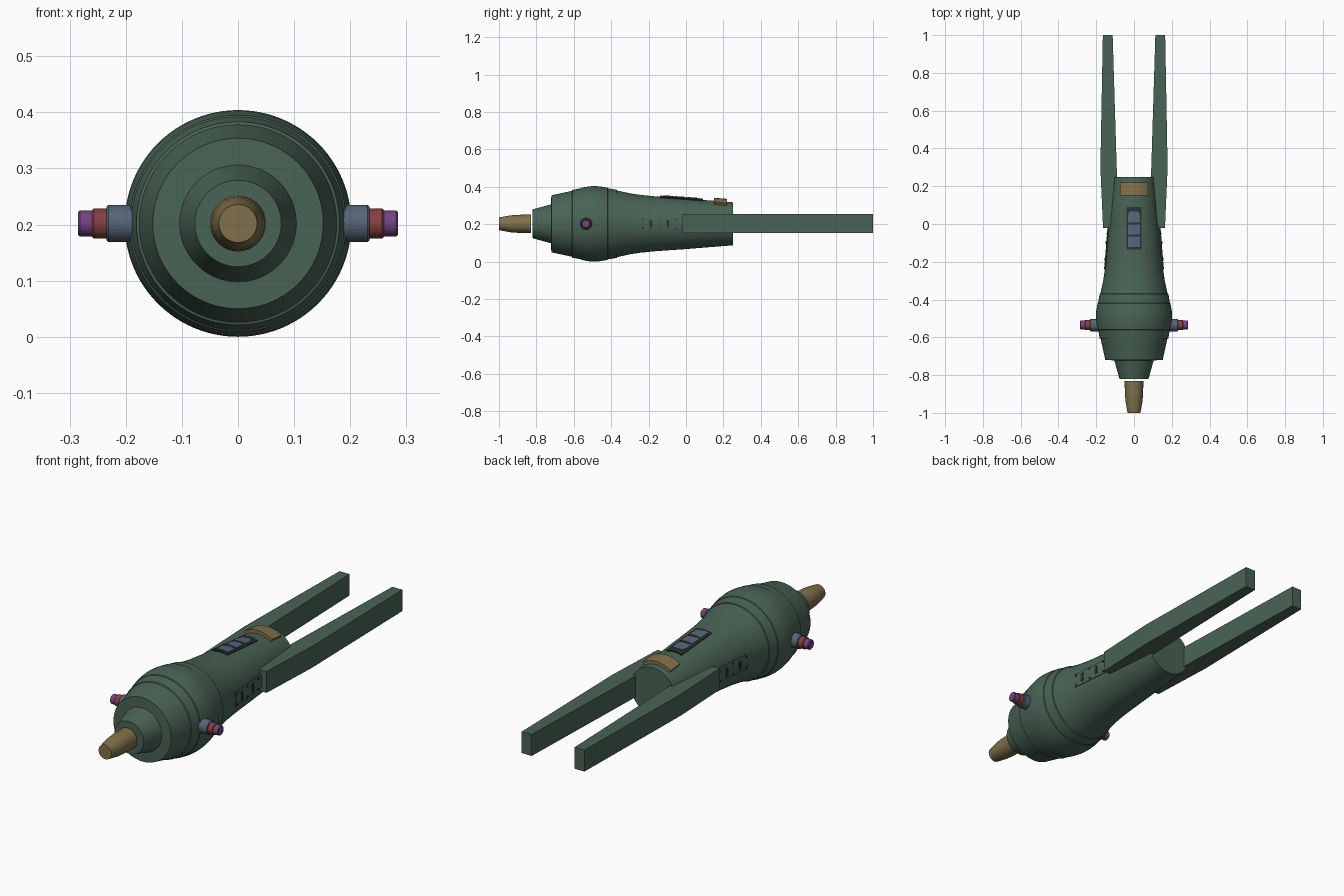
import bpy, bmesh
from math import sin, cos, pi, radians, asin
from mathutils import Matrix, Vector

cube = bpy.data.objects.get("Cube")
if cube:
    bpy.data.objects.remove(cube)

AXIS_Z = 0.202


def material(name, rgb):
    m = bpy.data.materials.new(name)
    m.use_nodes = True
    m.diffuse_color = (*rgb, 1)
    m.node_tree.nodes["Principled BSDF"].inputs["Base Color"].default_value = (*rgb, 1)
    return m


GREEN = material("hull green", (0.068, 0.125, 0.092))
GOLD = material("dull gold", (0.22, 0.165, 0.07))
BLUE = material("slate blue", (0.09, 0.13, 0.18))
RED = material("brick red", (0.24, 0.05, 0.05))
PURPLE = material("violet", (0.17, 0.06, 0.22))
DARK = material("dark trim", (0.022, 0.032, 0.036))


def finish(name, bm, mat, smooth=False):
    bmesh.ops.recalc_face_normals(bm, faces=bm.faces)
    mesh = bpy.data.meshes.new(name)
    bm.to_mesh(mesh)
    bm.free()
    mesh.materials.append(mat)
    ob = bpy.data.objects.new(name, mesh)
    bpy.context.collection.objects.link(ob)
    if smooth:
        bpy.ops.object.select_all(action="DESELECT")
        ob.select_set(True)
        bpy.context.view_layer.objects.active = ob
        bpy.ops.object.shade_smooth_by_angle(angle=radians(25))
    return ob


def lathe(name, profile, mat, matrix, sides=64):
    """Capped solid of revolution about local y; profile holds (y, radius)."""
    bm = bmesh.new()
    rings = [[bm.verts.new((r * sin(2 * pi * i / sides), y, r * cos(2 * pi * i / sides)))
              for i in range(sides)] for y, r in profile]
    for a, b in zip(rings, rings[1:]):
        for i in range(sides):
            j = (i + 1) % sides
            bm.faces.new((a[i], a[j], b[j], b[i]))
    bm.faces.new(rings[0])
    bm.faces.new(rings[-1])
    bm.transform(matrix)
    return finish(name, bm, mat, True)


# Hull: collar, bulging head with stepped bands, tapering tail
HULL = [(-0.82, 0.077), (-0.722, 0.104), (-0.72, 0.152), (-0.61, 0.176), (-0.608, 0.181),
        (-0.56, 0.19), (-0.558, 0.193), (-0.52, 0.2), (-0.49, 0.202), (-0.46, 0.2),
        (-0.42, 0.193), (-0.418, 0.19), (-0.37, 0.182), (-0.368, 0.178), (-0.3, 0.163),
        (-0.24, 0.154), (-0.17, 0.147), (0.0, 0.135), (0.25, 0.115)]
to_axis = Matrix.Translation((0, 0, AXIS_Z))
lathe("hull", HULL, GREEN, to_axis, 96)
lathe("nose_nozzle", [(-0.83, 0.05), (-0.9, 0.048), (-0.94, 0.045), (-1.0, 0.034)],
      GOLD, to_axis, 40)


def hull_radius(y):
    for (y0, r0), (y1, r1) in zip(HULL, HULL[1:]):
        if y0 <= y <= y1:
            return r0 + (r1 - r0) * (y - y0) / (y1 - y0)


def patch(name, y0, y1, half, mat, lift, centre=0.0, shift=0.0, taper=1.0, segs=6):
    """Plate wrapped on the hull; half is its half width, centre its angle from the top."""
    bm = bmesh.new()
    loops = []
    for y, k in ((y0, 1.0), (y1, taper)):
        r = hull_radius(y)
        top, low = [], []
        for i in range(segs + 1):
            a = centre + asin((shift + half * k * (2 * i / segs - 1)) / r)
            for row, rr in ((top, r + lift), (low, r - 0.012)):
                row.append(bm.verts.new((rr * sin(a), y, AXIS_Z + rr * cos(a))))
        loops.append(top + low[::-1])
    a, b = loops
    n = len(a)
    for i in range(n):
        j = (i + 1) % n
        bm.faces.new((a[i], a[j], b[j], b[i]))
    bm.faces.new(a)
    bm.faces.new(b)
    return finish(name, bm, mat)


# Dorsal window and saddle block
patch("window_frame", -0.135, 0.09, 0.039, DARK, 0.006)
patch("rear_pane", -0.122, -0.066, 0.03, BLUE, 0.009)
patch("middle_pane", -0.056, -0.002, 0.03, BLUE, 0.009)
patch("front_pane_base", 0.008, 0.045, 0.03, BLUE, 0.009)
patch("front_pane_tip", 0.045, 0.067, 0.03, BLUE, 0.009, taper=0.72)
patch("saddle_block", 0.15, 0.22, 0.066, GOLD, 0.016)

PRONG = [(0.128, -0.02), (0.164, -0.02), (0.178, 0.3), (0.165, 1.0), (0.113, 1.0), (0.09, 0.25)]
for side, s in (("left", 1), ("right", -1)):
    # Long tail prong
    bm = bmesh.new()
    face = bm.faces.new([bm.verts.new((s * x, y, 0.153)) for x, y in PRONG])
    ext = bmesh.ops.extrude_face_region(bm, geom=[face])["geom"]
    bmesh.ops.translate(bm, vec=Vector((0, 0, 0.102)),
                        verts=[v for v in ext if isinstance(v, bmesh.types.BMVert)])
    finish(side + "_prong", bm, GREEN)

    # Stepped side gun
    out = Matrix.Translation((0, -0.535, AXIS_Z)) @ Matrix.Rotation(-s * pi / 2, 4, "Z")
    for part, x0, x1, r, mat in (("housing", 0.17, 0.234, 0.033, BLUE),
                                 ("collar", 0.23, 0.26, 0.027, RED),
                                 ("muzzle", 0.255, 0.285, 0.023, PURPLE)):
        lathe(f"{side}_gun_{part}", [(x0, r), (x1 - 0.003, r), (x1, r - 0.003)], mat, out, 32)

    # Access panel with slots and corner bolts
    flank = s * pi / 2
    patch(side + "_access_panel", -0.24, -0.01, 0.033, GREEN, 0.004, flank)
    for i, y in enumerate((-0.195, -0.105)):
        patch(f"{side}_slot_{i}", y, y + 0.014, 0.019, DARK, 0.008, flank)
    for i, y in enumerate((-0.234, -0.145, -0.055)):
        for j, dz in enumerate((-0.024, 0.024)):
            patch(f"{side}_bolt_{i}_{j}", y, y + 0.007, 0.0035, DARK, 0.008, flank, dz, segs=1)
